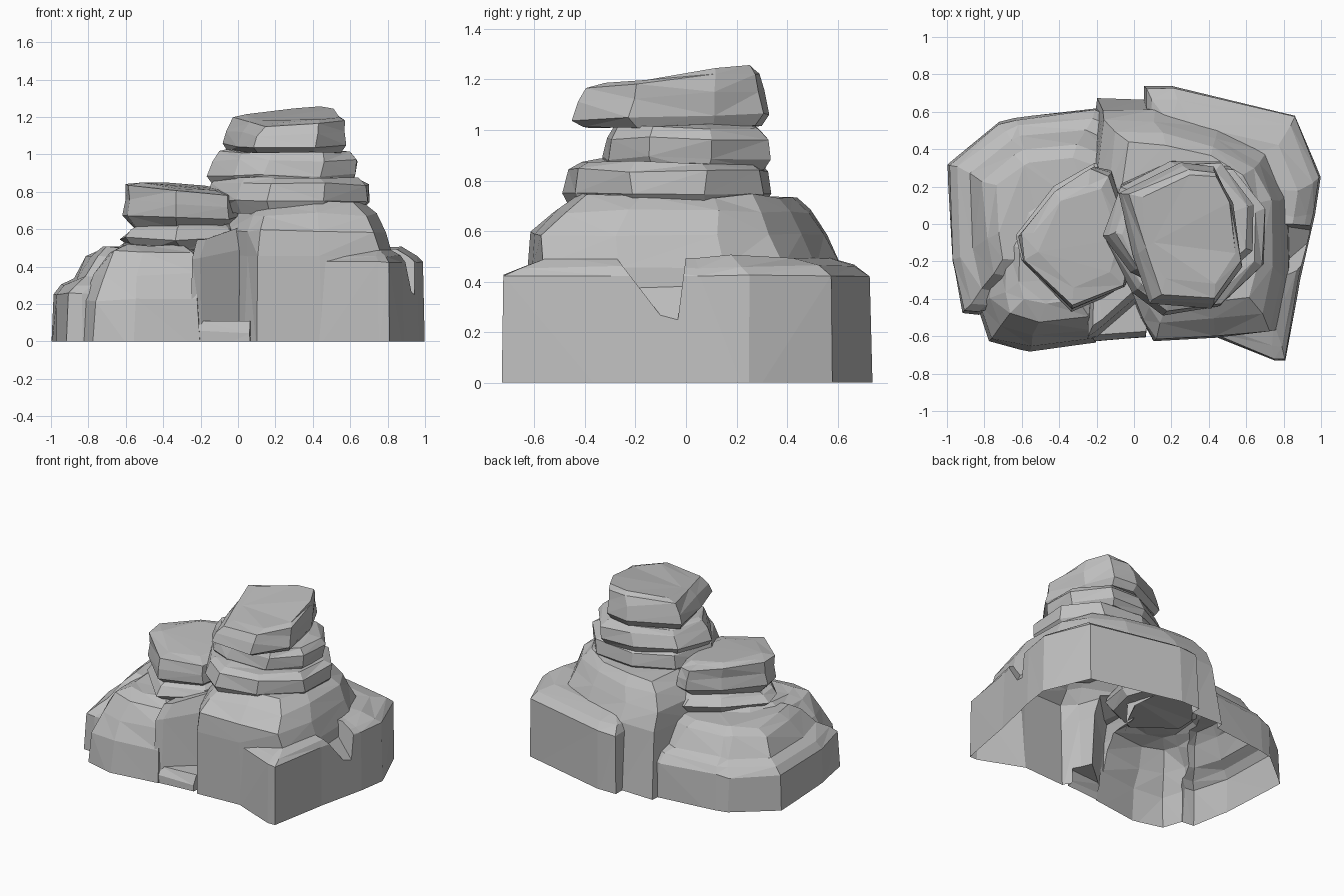
import bpy, bmesh, random
from mathutils import Vector

cube = bpy.data.objects.get("Cube")
if cube:
    bpy.data.objects.remove(cube, do_unlink=True)

random.seed(4)
GREY = (0.52, 0.52, 0.52, 1)
stone = bpy.data.materials.new("stone grey")
stone.use_nodes = True
stone.diffuse_color = GREY
stone.node_tree.nodes["Principled BSDF"].inputs["Base Color"].default_value = GREY


def rock(name, outline, layers, tilt=(0, 0), rough=0.01):
    """Loft an outline through layers of (height, scale, shift x, shift y).
    The tilt leans upper layers more than lower ones."""
    bm = bmesh.new()
    count = len(outline)
    centre = sum((Vector(p) for p in outline), Vector((0, 0))) / count
    rings = []
    for level, (z, scale, sx, sy) in enumerate(layers):
        lean = level / (len(layers) - 1)
        ring = []
        for p in outline:
            d = (Vector(p) - centre) * scale
            rise = (d.x * tilt[0] + d.y * tilt[1]) * lean
            wobble = [random.uniform(-rough, rough) if z > 0 else 0 for _ in range(3)]
            ring.append(bm.verts.new((centre.x + d.x + sx + wobble[0],
                                      centre.y + d.y + sy + wobble[1],
                                      z + rise + wobble[2])))
        rings.append(ring)
    for low, high in zip(rings, rings[1:]):
        for i in range(count):
            j = (i + 1) % count
            bm.faces.new((low[i], low[j], high[j], high[i]))
    bm.faces.new(rings[-1])
    bm.faces.new(rings[0][::-1])
    bmesh.ops.triangulate(bm, faces=bm.faces[:])
    bmesh.ops.recalc_face_normals(bm, faces=bm.faces[:])
    mesh = bpy.data.meshes.new(name)
    bm.to_mesh(mesh)
    bm.free()
    mesh.materials.append(stone)
    obj = bpy.data.objects.new(name, mesh)
    bpy.context.collection.objects.link(obj)
    return obj


def combine(target, others, operation):
    """Apply a boolean of the others to the target, then drop the others."""
    for other in others:
        mod = target.modifiers.new("join", "BOOLEAN")
        mod.operation = operation
        mod.solver = "EXACT"
        mod.object = other
    graph = bpy.context.evaluated_depsgraph_get()
    result = bpy.data.meshes.new_from_object(target.evaluated_get(graph))
    target.modifiers.clear()
    target.data = result
    for other in others:
        bpy.data.objects.remove(other, do_unlink=True)


# Ground boulders, sunk below the floor until they are trimmed
ground = rock("ground_boulders",
     [(.1, -.62), (.45, -.6), (.78, -.57), (.86, -.25), (.85, .2), (.72, .43),
      (.45, .58), (.1, .67), (-.2, .68), (-.25, .3), (-.08, -.2), (.03, -.5)],
     [(-.05, 1, 0, 0), (.46, .95, 0, -.03), (.59, .9, -.01, -.06), (.68, .79, 0, -.04),
      (.74, .66, 0, -.02)])

front = rock("front_boulder",
     [(-.78, -.63), (-.56, -.69), (-.2, -.64), (-.17, -.4), (0, -.1), (-.1, .3),
      (-.4, .42), (-.68, .2), (-.82, -.1), (-.84, -.45)],
     [(-.06, 1, 0, 0), (.22, .94, 0, 0), (.36, .84, .01, .01), (.48, .7, .03, .02), (.52, .5, .03, .02)])

back = rock("back_boulder",
     [(-1, .32), (-.72, .55), (-.64, .57), (-.2, .62), (.1, .5), (0, 0),
      (-.5, -.4), (-.83, -.49), (-.92, -.48), (-.97, -.2)],
     [(-.07, 1, 0, 0), (.25, .98, 0, 0), (.3, .9, .01, 0), (.34, .77, .02, 0),
      (.46, .62, .03, 0), (.5, .5, .05, 0)])

ledge = rock("ledge_boulder",
     [(.81, -.73), (.89, -.3), (.97, .05), (1, .25), (.86, .58), (.2, .74),
      (.05, .74), (.05, .3), (.3, -.3), (.4, -.59), (.75, -.73)],
     [(-.08, 1, 0, 0), (.42, .98, 0, 0), (.46, .9, 0, 0), (.5, .72, 0, 0)], rough=.008)

# Groove in the front: a low floor stone and a slanting back wall
crevice_floor = rock("crevice_floor",
     [(-.22, -.63), (.07, -.61), (.09, -.25), (-.22, -.25)],
     [(-.09, 1, 0, 0), (.05, 1, 0, 0), (.1, .95, 0, .03)])
crevice_wall = rock("crevice_wall",
     [(-.24, -.63), (-.2, -.61), (.01, -.42), (.12, -.2), (-.24, -.2)],
     [(-.1, 1, 0, 0), (.1, 1, 0, 0), (.47, .98, 0, .03), (.57, .85, .01, .06)], tilt=(.3, 0))

# Sloping notch in the rim of the ledge
notch = rock("notch_cutter", [(.72, -.28), (1.2, -.28), (1.2, 0), (.72, 0)],
             [(.25, .2, .03, .08), (.5, 1, 0, 0), (.7, 1.1, 0, 0)], rough=0)
combine(ledge, [notch], "DIFFERENCE")
combine(ground, [front, back, ledge, crevice_floor, crevice_wall], "UNION")

# Trim flat at the floor and leave the underside open
bm = bmesh.new()
bm.from_mesh(ground.data)
bmesh.ops.bisect_plane(bm, geom=bm.verts[:] + bm.edges[:] + bm.faces[:],
                       plane_co=(0, 0, 0), plane_no=(0, 0, 1), clear_inner=True)
bm.to_mesh(ground.data)
bm.free()

# Short stack beside the tall one
short_slab = [(-.62, -.06), (-.6, -.2), (-.33, -.46), (-.04, -.34), (.02, -.1),
              (-.12, .28), (-.22, .31), (-.42, .19)]
rock("short_stack_lower_slab", short_slab,
     [(.48, .85, .02, 0), (.55, 1.02, 0, 0), (.6, .93, .01, 0), (.64, .75, .02, 0)])
rock("short_stack_upper_slab", short_slab,
     [(.61, .8, 0, 0), (.67, 1, 0, 0), (.74, .96, 0, 0), (.81, .94, -.01, 0), (.83, .7, -.01, 0)],
     tilt=(-.11, .03))

# Tall stack of three slabs
rock("tall_stack_lower_slab",
     [(-.16, -.08), (0, -.36), (.16, -.48), (.46, -.44), (.69, -.22), (.7, .08),
      (.52, .3), (.2, .33), (-.06, .22)],
     [(.69, .92, 0, 0), (.75, 1, 0, 0), (.84, .98, .01, 0), (.87, .88, 0, .01), (.88, .7, 0, .02)])
rock("tall_stack_middle_slab",
     [(-.17, -.06), (-.02, -.26), (.14, -.33), (.45, -.31), (.62, -.14), (.63, .1),
      (.45, .33), (.2, .33), (-.07, .2)],
     [(.84, .93, 0, 0), (.89, 1, 0, 0), (.97, .97, .02, 0), (1.01, .88, .02, 0), (1.02, .75, 0, 0)])
rock("tall_stack_top_slab",
     [(-.09, .17), (0, -.16), (.09, -.42), (.42, -.45), (.57, -.22), (.52, .12),
      (.43, .31), (.25, .33)],
     [(1.01, .9, 0, 0), (1.05, 1, 0, 0), (1.13, .96, .01, 0), (1.19, .89, .03, .01), (1.21, .76, .04, .03)],
     tilt=(.07, .13))
